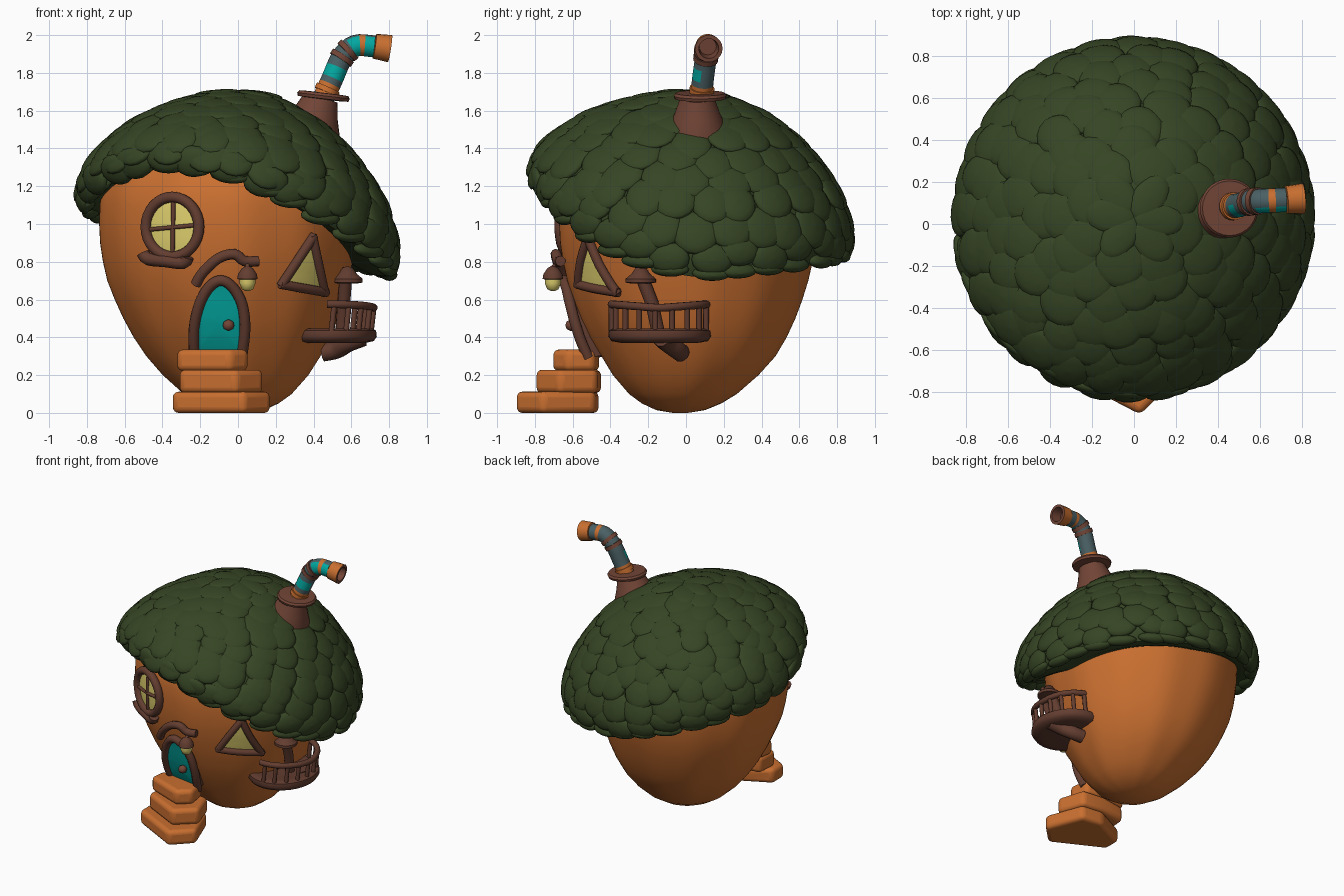
import bpy, bmesh, math, random
from mathutils import Vector, Matrix, Euler

if "Cube" in bpy.data.objects:
    bpy.data.objects.remove(bpy.data.objects["Cube"])
random.seed(4)
V = Vector

def mat(name, *rgb):
    m = bpy.data.materials.new(name)
    m.diffuse_color = [((c / 255 + .055) / 1.055) ** 2.4 for c in rgb] + [1]
    m.use_nodes = True
    m.node_tree.nodes["Principled BSDF"].inputs["Base Color"].default_value = m.diffuse_color
    return m

ORANGE = mat("orange", 201, 111, 48)
GREEN = mat("leaf green", 54, 69, 36)
WOOD = mat("dark wood", 99, 61, 48)
CLAY = mat("clay brown", 114, 69, 54)
TEAL = mat("teal", 0, 167, 160)
YELLOW = mat("window yellow", 224, 208, 110)
SLATE = mat("slate", 74, 96, 100)

def lerp_table(tab, x):
    for (a, va), (b, vb) in zip(tab, tab[1:]):
        if x <= b:
            k = max(0, (x - a) / (b - a))
            return va + (vb - va) * k
    return tab[-1][1]

def make(name, verts, faces, mats, idx=None, angle=50):
    me = bpy.data.meshes.new(name)
    me.from_pydata([tuple(v) for v in verts], [], faces)
    for m in mats:
        me.materials.append(m)
    for i, p in enumerate(me.polygons):
        p.use_smooth = True
        if idx:
            p.material_index = idx[i]
    me.set_sharp_from_angle(angle=math.radians(angle))
    ob = bpy.data.objects.new(name, me)
    bpy.context.collection.objects.link(ob)
    return ob

def loft(name, rings, mats, ring_mat=None, caps=True, loop=False):
    """Skin a list of closed rings."""
    n, k = len(rings[0]), len(rings)
    faces, idx = [], []
    for i in range(k if loop else k - 1):
        for j in range(n):
            a, b, i2 = i * n, ((i + 1) % k) * n, (j + 1) % n
            faces.append((a + j, a + i2, b + i2, b + j))
            idx.append(ring_mat[i] if ring_mat else 0)
    if caps and not loop:
        faces += [tuple(range(n))[::-1], tuple(range((k - 1) * n, k * n))]
        idx += [idx[0], idx[-1]]
    return make(name, [v for r in rings for v in r], faces, mats, idx)

def smooth_path(pts, sub=4):
    pts, out, n = [V(p) for p in pts], [], len(pts)
    get = lambda i: pts[min(max(i, 0), n - 1)]
    for i in range(n - 1):
        a, b, c, d = get(i - 1), get(i), get(i + 1), get(i + 2)
        for s in range(sub):
            t = s / sub
            out.append(.5 * (2 * b + (c - a) * t + (2 * a - 5 * b + 4 * c - d) * t * t
                             + (3 * b - a - 3 * c + d) * t ** 3))
    return out + [pts[-1]]

def tube(name, pts, radii, mats, n=10, loop=False, ring_mat=None):
    pts, rings, nor, k = [V(p) for p in pts], [], V((.31, .2, .93)), len(pts)
    if not isinstance(radii, (list, tuple)):
        radii = [radii] * k
    t = None
    for i, p in enumerate(pts):
        a = pts[(i - 1) % k] if loop or i else p
        b = pts[(i + 1) % k] if loop or i < k - 1 else p
        t = (b - a).normalized()
        nor = (nor - t * nor.dot(t)).normalized()
        bi = t.cross(nor)
        rings.append([p + radii[i] * (nor * math.cos(q) + bi * math.sin(q))
                      for q in (2 * math.pi * j / n for j in range(n))])
    return loft(name, rings, mats, ring_mat, loop=loop)

def lathe(name, prof, mats, origin, tilt=(0, 0, 0), n=28, sx=1, ring_mat=None):
    M = Matrix.Translation(origin) @ Euler(tilt).to_matrix().to_4x4()
    return loft(name, [[M @ V((r * sx * math.cos(q), r * math.sin(q), z))
                        for q in (2 * math.pi * j / n for j in range(n))] for r, z in prof], mats, ring_mat)

# Acorn body with soft vertical ridges, leaning a little
BODY = [(0, .04), (.015, .13), (.05, .21), (.1, .285), (.15, .335), (.2, .385), (.3, .46), (.4, .52), (.5, .567),
        (.6, .605), (.7, .637), (.8, .66), (.9, .675), (1, .68), (1.1, .677), (1.2, .66), (1.3, .6), (1.42, .45), (1.5, .1)]
body_r = lambda z: lerp_table(BODY, z)
body_c = lambda z: V((lerp_table([(0, .01), (.3, -.025), (.7, -.055), (2, -.055)], z),
                      lerp_table([(0, -.03), (.3, .015), (.7, .012), (2, .012)], z), z))
rings = []
for z, r in BODY:
    rings.append([])
    for j in range(120):
        q = math.tau * j / 120
        s = r * (1 + .005 * math.sin(12 * q) + .004 * math.sin(7 * q))
        rings[-1].append(body_c(z) + V((s * math.cos(q), s * math.sin(q), 0)))
loft("acorn_body", rings, [ORANGE])

# Leafy cap: slanted rim height by direction, shared profile
RIM = [(0, .68), (45, .74), (90, .8), (135, .95), (180, 1.06), (210, 1.2), (240, 1.29), (270, 1.22),
       (295, 1.05), (315, .91), (335, .78), (360, .68)]
PROF = [(0, 1), (.12, .99), (.23, .96), (.45, .86), (.62, .74), (.78, .57), (.9, .39), (.965, .2), (.97, .07), (.93, 0)]
LEN = [0]
for a, b in zip(PROF, PROF[1:]):
    LEN.append(LEN[-1] + math.hypot((a[0] - b[0]) * .84, (a[1] - b[1]) * .75))
PR = [(l / LEN[-1], p[0]) for l, p in zip(LEN, PROF)]
PZ = [(l / LEN[-1], p[1]) for l, p in zip(LEN, PROF)]

def cap_at(q, t):
    zr = sum(lerp_table(RIM, math.degrees(q + e) % 360) for e in (-.12, 0, .12)) / 3 + .03
    r = .85 * lerp_table(PR, t)
    return V((r * math.cos(q), .03 + r * math.sin(q), zr + (1.70 - zr) * lerp_table(PZ, t)))

N = 72
rings = [[cap_at(2 * math.pi * j / N, max(.01, i / 30)) for j in range(N)] for i in range(31)]
for s, dz in ((.9, .01), (.8, .05), (.68, .1)):      # underside back to the body
    rings.append([V((p.x * s, .03 + (p.y - .03) * s, p.z + dz)) for p in rings[30]])
loft("cap_base", rings[::-1], [GREEN])

# Overlapping scales, one mesh, staggered rows
verts, faces = [], []
SU, SV = 16, 8

def add_scale(q, t, w, l, h):
    p = cap_at(q, t)
    down = (cap_at(q, min(1, t + .05)) - cap_at(q, t - .05)).normalized()
    side = (cap_at(q + .05, t) - cap_at(q - .05, t)).normalized()
    nor = down.cross(side).normalized()
    side = nor.cross(down)
    down = (down + nor * .08).normalized()
    base = len(verts)
    for i in range(SV + 1):
        f = math.pi * i / SV
        for j in range(SU):
            g = 2 * math.pi * j / SU
            verts.append(p + side * (w * math.sin(f) * math.cos(g)) + down * (l * math.sin(f) * math.sin(g))
                         + nor * (h * math.cos(f)))
    for i in range(SV):
        for j in range(SU):
            a, b = base + i * SU, base + (i + 1) * SU
            faces.append((a + j, b + j, b + (j + 1) % SU, a + (j + 1) % SU))

ROWS = 10
for row in range(ROWS):
    t = .1 + .83 * row / (ROWS - 1)
    r = .85 * lerp_table(PR, t)
    n = max(6, round(2 * math.pi * r / .18))
    for k in range(n):
        q = 2 * math.pi * (k + .5 * (row % 2) + random.uniform(-.18, .18)) / n
        w = math.pi * r / n * random.uniform(1.2, 1.4)
        add_scale(q, t + random.uniform(-.02, .02), w, .12 if row < ROWS - 1 else .085,
                  .02 + .022 * row / ROWS)
        if row == ROWS - 1:                # rounded tips under the rim
            add_scale(q, .985, w * .95, .04, .05)
make("cap_scales", verts, faces, [GREEN], angle=80)

# Front details are drawn in x, z and laid on the body
def on_body(x, z, d=0.0):
    r, c = body_r(z), body_c(z)
    dx = x - c.x
    y = -math.sqrt(max(r * r - dx * dx, .001))
    slope = (body_r(z + .06) - body_r(z - .06)) / .12
    return V((x, c.y + y, z)) + V((dx / r, y / r, -slope)).normalized() * d

def lay(pts, d):
    return [on_body(p[0], p[1], d) for p in pts]

def panel(name, pts, d, m):
    c = sum(pts, V((0, 0, 0))) / len(pts)
    loft(name, [lay([c + (p - c) * s for p in pts], d) for s in (1, .75, .5, .25, .02)], [m])

def flat(pts, sub=4):
    return smooth_path([(x, z, 0) for x, z in pts], sub)

# Door stands straighter than the wall behind it
def door_pt(p, d):
    return on_body(p[0], p[1], .015) + V((0, -d - .16 * max(0, .66 - p[1]), 0))

arch = flat([(-.225, .30), (-.228, .45), (-.2, .58), (-.15, .67), (-.09, .705), (-.03, .67), (.02, .58),
             (.035, .45), (.018, .30)])
c = V((-.1, .48, 0))
loft("front_door", [[on_body(p[0], p[1], -.01) for p in arch]] +
     [[door_pt(c + (p - c) * s, .005) for p in arch] for s in (1, .75, .5, .25, .02)], [WOOD, TEAL], [0, 1, 1, 1, 1])
tube("door_frame", [door_pt(p, .005) for p in arch], .029, [WOOD])
lathe("door_knob", [(.004, -.03), (.024, -.02), (.031, 0), (.024, .02), (.004, .03)], [CLAY], door_pt((-.05, .47), .025))

# Bent branch over the door, with lantern
branch = flat([(-.215, .69), (-.18, .75), (-.1, .825), (-.02, .845), (.03, .81), (.1, .81)])
tube("door_branch", lay(branch, .035), .028, [WOOD])
LX, LY = .05, -.705
tube("lantern_hook", [(LX, LY + .04, .81), (LX, LY, .77)], .012, [WOOD])
lathe("lantern_hood", [(.005, .78), (.03, .765), (.05, .735), (.054, .71), (.04, .705)][::-1], [WOOD], (LX, LY, 0))
lathe("lantern_glow", [(.01, .645), (.03, .655), (.042, .685), (.042, .715)], [YELLOW], (LX, LY, 0))

# Round window
circ = [V((-.34 + .137 * math.cos(a), .985 + .155 * math.sin(a), 0)) for a in (math.tau * i / 32 for i in range(32))]
panel("round_window_glass", circ, .012, YELLOW)
tube("round_window_frame", lay(circ, .018), .029, [WOOD], loop=True)
for nm, a, b in (("upright", (-.34, .84), (-.335, 1.13)), ("crossbar", (-.47, .97), (-.21, .995))):
    tube("round_window_" + nm, lay([V(a).lerp(V(b), i / 8) for i in range(9)], .016), .012, [WOOD], 8)
tube("round_window_sill", lay(flat([(-.485, .85), (-.46, .82), (-.37, .81), (-.28, .80), (-.26, .83)], 3), .028),
     .034, [WOOD])

# Triangular window
A, B, C = V((.385, .93, 0)), V((.225, .685, 0)), V((.445, .645, 0))
tri = [a.lerp(b, i / 6) for a, b in ((A, B), (B, C), (C, A)) for i in range(6)]
panel("triangle_window_glass", tri, .014, YELLOW)
for i, (a, b) in enumerate(((A, B), (B, C), (C, A))):
    tube("triangle_window_bar_%d" % (i + 1), lay([a.lerp(b, -.04 + 1.08 * k / 6) for k in range(7)], .018), .025, [WOOD])

# Doorstep slabs: irregular stones with rounded edges
for nm, z0, z1, foot in (
        ("bottom_step", 0, .112, [(-.345, -.71), (.03, -.905), (.175, -.76), (.07, -.48), (-.1, -.46), (-.345, -.58)]),
        ("middle_step", .105, .228, [(-.31, -.65), (-.01, -.8), (.135, -.67), (.07, -.47), (-.1, -.45), (-.3, -.48)]),
        ("top_step", .222, .335, [(-.325, -.6), (-.04, -.71), (.055, -.63), (.03, -.48), (-.1, -.46), (-.31, -.48)])):
    ob = loft(nm, [[(x, y, z) for x, y in foot] for z in (z0, z1)], [ORANGE])
    bv = ob.modifiers.new("round", 'BEVEL')
    bv.width, bv.segments = .03, 4

# Balcony on the right
BX, BY, SX = .49, -.14, .9
lathe("balcony_floor", [(.2, .37), (.255, .38), (.272, .405), (.268, .435), (.245, .447), (.2, .44)], [WOOD], (BX, BY, 0), n=36, sx=SX)
rail = [V((BX + SX * .255 * math.cos(a), BY + .255 * math.sin(a), .555 + .02 * abs(math.sin(a)))) for a in
        (math.radians(-95 + 10 * i) for i in range(20))]
tube("balcony_rail", rail, .021, [WOOD])
for i, p in enumerate(rail[1:19:2]):
    tube("balcony_post_%d" % (i + 1), [(p.x - .015, p.y, .43), p], .015, [WOOD], 8)
tube("balcony_bracket", smooth_path([(.45, -.03, .32), (.52, -.05, .335), (.58, -.1, .37), (.66, -.13, .4)]), .05, [WOOD])
tube("balcony_hood_post", [(.55, -.15, .44), (.56, -.18, .58), (.57, -.23, .71)], .035, [WOOD])
lathe("balcony_hood", [(.05, .685), (.08, .69), (.08, .71), (.05, .735), (.025, .77), (.005, .775)], [WOOD], (.58, -.24, 0))

# Chimney base, flange and striped pipe
lathe("chimney_base", [(.17, -.24), (.165, -.19), (.12, -.09), (.09, 0)], [CLAY], (.44, .06, 1.67), (0, .3, 0))
lathe("chimney_flange", [(.1, -.015), (.135, -.012), (.14, .004), (.13, .018), (.08, .02)], [CLAY], (.452, .075, 1.675), (0, .12, 0))
pipe = smooth_path([(.45, .08, 1.66), (.5, .09, 1.77), (.55, .105, 1.88), (.62, .11, 1.943), (.72, .115, 1.94), (.795, .12, 1.93)])
ob = tube("chimney_pipe", pipe[:17], .058, [SLATE, ORANGE, TEAL], 20,
          ring_mat=[0, 1, 1, 0, 2, 2, 0, 0, 0, 0, 0, 2, 2, 1, 2, 2])
for p in ob.data.polygons:                 # teal patches only face the front
    if p.material_index == 2 and (p.normal.y > -.1 or p.normal.z > .8):
        p.material_index = 0
for nm, i, m in (("low", 2, ORANGE), ("elbow_low", 8, CLAY), ("elbow_high", 10, CLAY)):
    d = (pipe[i + 1] - pipe[i - 1]).normalized() * .014
    tube("pipe_band_" + nm, [pipe[i] - d, pipe[i] + d], .066, [m], 20)
e, d = pipe[-1], (pipe[-1] - pipe[-3]).normalized()
direction = d.to_track_quat('Z', 'Y').to_euler()
lathe("pipe_mouth", [(.055, -.075), (.066, -.073), (.07, -.02), (.073, .01), (.053, .011), (.045, -.065)],
      [ORANGE, CLAY], e, direction, 20, ring_mat=[0, 0, 0, 1, 1])
